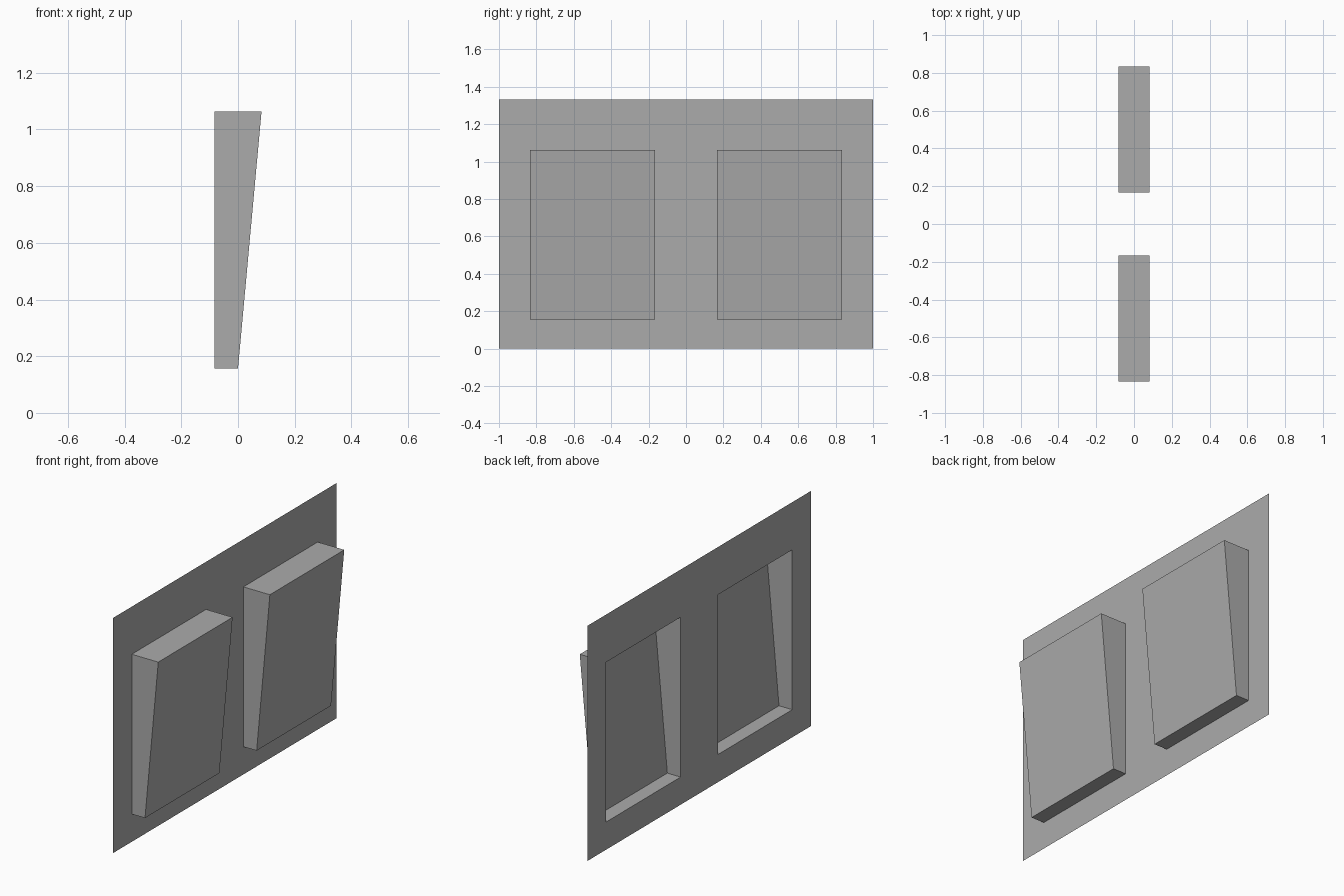
import bpy
import bmesh

old = bpy.data.objects.get("Cube")
if old:
    bpy.data.objects.remove(old, do_unlink=True)

grey = bpy.data.materials.new("plain grey")
grey.use_nodes = True
colour = (0.41, 0.41, 0.41, 1)
grey.diffuse_color = colour
grey.node_tree.nodes["Principled BSDF"].inputs["Base Color"].default_value = colour

# Shared sizes
BACK, LIP, FRONT = -0.083, 0.0, 0.083
WIDTH, HEIGHT = 1.0, 1.333
INNER, OUTER = 0.167, 0.833
LOW, HIGH = 0.157, 1.063


def make_object(name, bm):
    mesh = bpy.data.meshes.new(name)
    bm.to_mesh(mesh)
    bm.free()
    mesh.materials.append(grey)
    obj = bpy.data.objects.new(name, mesh)
    bpy.context.collection.objects.link(obj)
    return obj


# Flat wall panel with two rectangular openings
ys = [-WIDTH, -OUTER, -INNER, INNER, OUTER, WIDTH]
zs = [0, LOW, HIGH, HEIGHT]
bm = bmesh.new()
grid = [[bm.verts.new((BACK, y, z)) for z in zs] for y in ys]
for i in range(len(ys) - 1):
    for j in range(len(zs) - 1):
        if j == 1 and i in (1, 3):
            continue
        bm.faces.new((grid[i][j], grid[i + 1][j], grid[i + 1][j + 1], grid[i][j + 1]))
# Merge the coplanar cells into clean faces
bmesh.ops.dissolve_limit(bm, angle_limit=0.01, verts=bm.verts[:], edges=bm.edges[:])
make_object("wall_panel", bm)


# Hollow wedge, open at the back, leaning outward towards the top
def make_wedge(name, y0, y1):
    bm = bmesh.new()
    profile = [(BACK, LOW), (LIP, LOW), (FRONT, HIGH), (BACK, HIGH)]
    near = [bm.verts.new((x, y0, z)) for x, z in profile]
    far = [bm.verts.new((x, y1, z)) for x, z in profile]
    bm.faces.new(near)
    bm.faces.new(far[::-1])
    for k in range(3):  # bottom, sloping front, top; the back stays open
        bm.faces.new((near[k + 1], near[k], far[k], far[k + 1]))
    make_object(name, bm)


make_wedge("right_wedge", -OUTER, -INNER)
make_wedge("left_wedge", INNER, OUTER)
